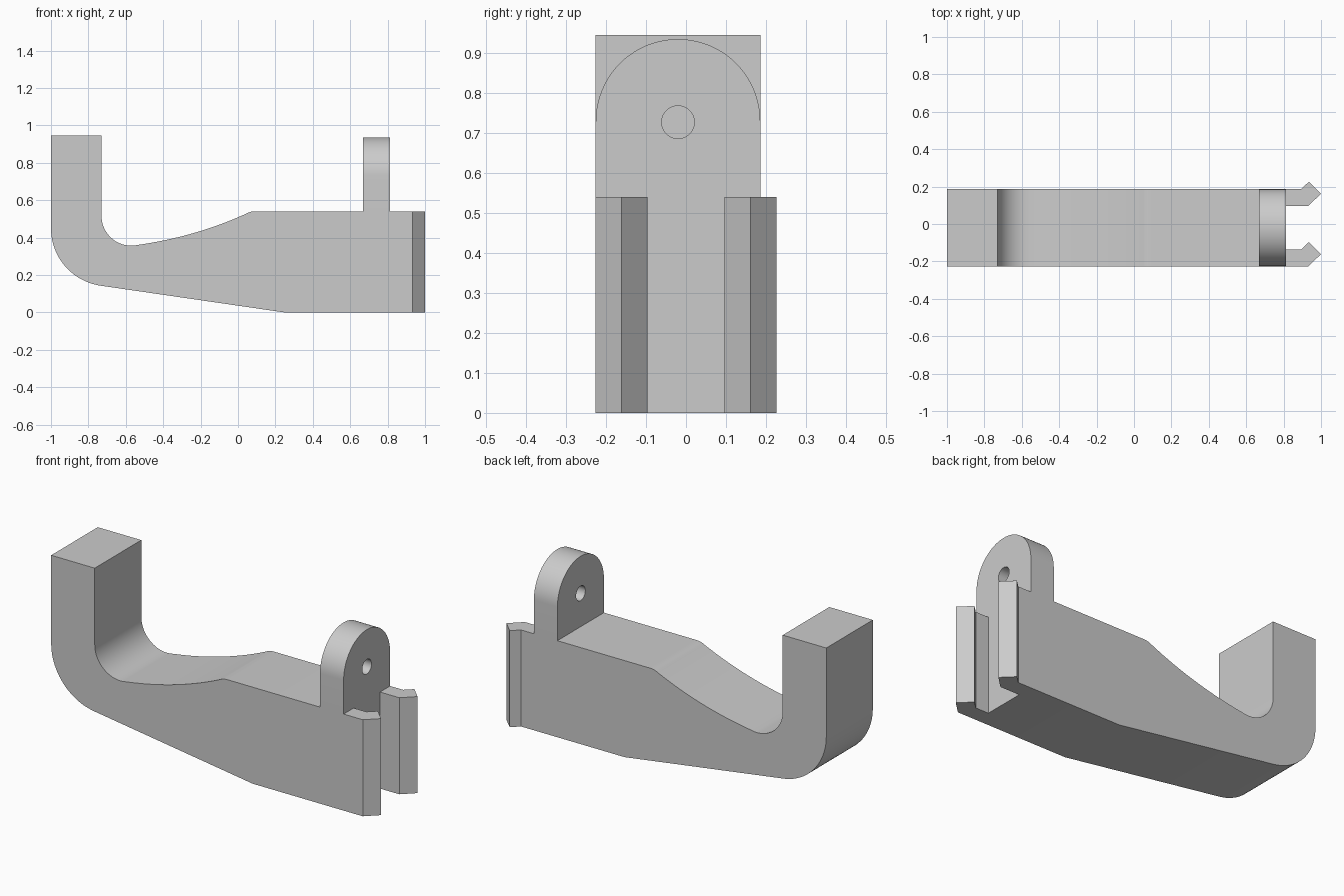
import bpy, bmesh
from math import cos, sin, radians
from mathutils import Vector

if "Cube" in bpy.data.objects:
    bpy.data.objects.remove(bpy.data.objects["Cube"])

FRONT, BACK = -0.226, 0.186       # y limits of the arm
MID = (FRONT + BACK) / 2
TOP = 0.541                       # top of the thick end
END = 0.813                       # x where the thick end stops

grey = bpy.data.materials.new("plain grey")
grey.use_nodes = True
COLOUR = (0.6, 0.6, 0.6, 1)
grey.diffuse_color = COLOUR
grey.node_tree.nodes["Principled BSDF"].inputs["Base Color"].default_value = COLOUR


def arc(cx, cy, r, start, stop, steps):
    """Points on an arc, angles in degrees."""
    angles = [radians(start + (stop - start) * i / steps) for i in range(steps + 1)]
    return [(cx + r * cos(a), cy + r * sin(a)) for a in angles]


def bend(a, b, c, steps):
    """Points on a quadratic curve from a to c, pulled towards b."""
    a, b, c = Vector(a), Vector(b), Vector(c)
    return [tuple(a.lerp(b, i / steps).lerp(b.lerp(c, i / steps), i / steps))
            for i in range(steps + 1)]


def prism(name, loops, place, depth):
    """Fill outlines (later ones are holes) and extrude them by depth."""
    bm = bmesh.new()
    edges = []
    for loop in loops:
        verts = [bm.verts.new(place(*p)) for p in loop]
        edges += [bm.edges.new((v, verts[i - 1])) for i, v in enumerate(verts)]
    if len(loops) == 1:
        faces = [bm.faces.new(verts)]
    else:
        bmesh.ops.triangle_fill(bm, edges=edges, use_beauty=True)
        faces = bm.faces[:]
    new = bmesh.ops.extrude_face_region(bm, geom=faces, use_keep_orig=True)["geom"]
    bmesh.ops.translate(bm, vec=depth, verts=[g for g in new if isinstance(g, bmesh.types.BMVert)])
    bmesh.ops.recalc_face_normals(bm, faces=bm.faces[:])
    mesh = bpy.data.meshes.new(name)
    bm.to_mesh(mesh)
    bm.free()
    mesh.materials.append(grey)
    obj = bpy.data.objects.new(name, mesh)
    bpy.context.collection.objects.link(obj)
    bpy.ops.object.select_all(action='DESELECT')
    obj.select_set(True)
    bpy.context.view_layer.objects.active = obj
    bpy.ops.object.shade_smooth_by_angle(angle=radians(25))
    return obj


# Hooked arm: side profile, extruded across the width
profile = [(-1, 0.946), (-0.73, 0.946)]
profile += arc(-0.57, 0.517, 0.16, 180, 276, 20)
profile += bend((-0.53, 0.362), (-0.232, 0.405), (0.03, 0.522), 20)
profile += bend((0.045, 0.529), (0.065, TOP), (0.095, TOP), 5)
profile += [(END, TOP), (END, 0), (0.25, 0)]
profile += arc(-0.69, 0.45, 0.31, 262, 180, 20)
prism("hooked_arm", [profile], lambda x, z: (x, FRONT, z), (0, BACK - FRONT, 0))

# Upright lug with a round top and a pin hole
radius = (BACK - FRONT) / 2
lug = [(FRONT, TOP)] + arc(MID, 0.73, radius, 180, 0, 40) + [(BACK, TOP)]
hole = arc(MID, 0.728, 0.041, 0, 360, 32)[:-1]
prism("pin_lug", [lug, hole], lambda y, z: (0.667, y, z), (END - 0.667, 0, 0))

# Two barbed clips: plan outline, extruded to full height
clip = [(END, 0), (0.932, 0), (1, 0.065), (0.935, 0.129), (0.893, 0.089), (END, 0.089)]
for name, y0 in (("front_clip", FRONT), ("back_clip", 0.097)):
    prism(name, [clip], lambda x, y: (x, y0 + y, 0), (0, 0, TOP))
